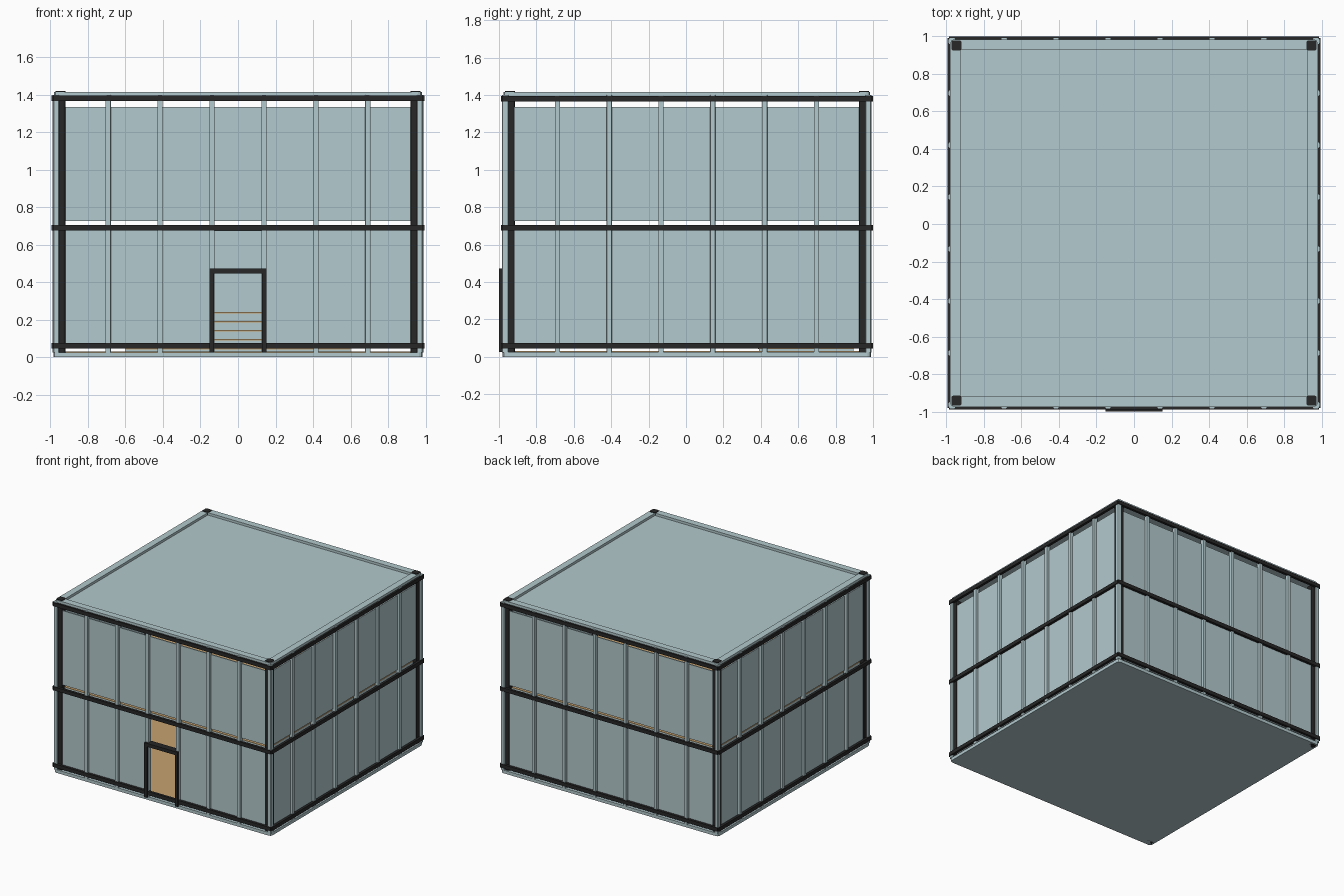
import bpy, bmesh, math
from mathutils import Matrix, Vector

if "Cube" in bpy.data.objects:
    bpy.data.objects.remove(bpy.data.objects["Cube"])

YC = 0.005          # body sits slightly behind centre because the door frame projects
BAY = 0.277


def material(name, rgb):
    m = bpy.data.materials.new(name)
    m.diffuse_color = (*rgb, 1)
    m.use_nodes = True
    m.node_tree.nodes["Principled BSDF"].inputs["Base Color"].default_value = m.diffuse_color
    return m


GLASS = material("pale blue grey", (0.45, 0.585, 0.61))
DARK = material("charcoal", (0.02, 0.02, 0.021))
WOOD = material("light wood", (0.56, 0.36, 0.16))


def build(name, boxes, mat, bevel=0.0, angle=0.0):
    """One object from boxes (x0, x1, y0, y1, z0, z1), turned about the body centre."""
    bm = bmesh.new()
    for x0, x1, y0, y1, z0, z1 in boxes:
        mid = Vector(((x0 + x1) / 2, (y0 + y1) / 2, (z0 + z1) / 2))
        size = Matrix.Diagonal((x1 - x0, y1 - y0, z1 - z0, 1))
        bmesh.ops.create_cube(bm, size=1, matrix=Matrix.Translation(mid) @ size)
    if bevel:
        upright = [e for e in bm.edges
                   if abs(e.verts[0].co.z - e.verts[1].co.z) > 1e-4]
        bmesh.ops.bevel(bm, geom=upright, offset=bevel, segments=2,
                        profile=0.5, affect='EDGES')
    bm.transform(Matrix.Translation((0, YC, 0)) @ Matrix.Rotation(angle, 4, 'Z'))
    me = bpy.data.meshes.new(name)
    bm.to_mesh(me)
    bm.free()
    me.materials.append(mat)
    ob = bpy.data.objects.new(name, me)
    bpy.context.collection.objects.link(ob)
    return ob


def square(h, z0, z1):
    return (-h, h, -h, h, z0, z1)


# Base, middle floor and roof deck
build("base_slab", [square(0.985, 0, 0.026)], GLASS, 0.02)
build("ground_floor", [square(0.94, 0.026, 0.03)], WOOD)
build("middle_slab", [square(0.94, 0.672, 0.694)], GLASS)
build("upper_floor", [square(0.94, 0.694, 0.699)], WOOD)
build("roof_deck", [square(0.975, 1.375, 1.395)], GLASS, 0.02)

# Raised roof rim around the recessed deck
rim = build("roof_rim", [square(0.98, 1.395, 1.415)], GLASS, 0.02)
cutter = build("rim_cutter", [square(0.925, 1.3, 1.5)], GLASS)
cutter.hide_render = True
cutter.hide_viewport = True
mod = rim.modifiers.new("opening", 'BOOLEAN')
mod.operation = 'DIFFERENCE'
mod.solver = 'EXACT'
mod.object = cutter

# Corner columns, running the full height
build("corner_columns",
      [(sx * 0.947 - 0.027, sx * 0.947 + 0.027, sy * 0.947 - 0.027, sy * 0.947 + 0.027, -0.0, 1.42)
       for sx in (-1, 1) for sy in (-1, 1)], DARK, 0.01)

# Four facades: panels, mullions and dark bands
for i, side in enumerate(("front", "right", "back", "left")):
    a = i * math.pi / 2
    panels = []
    for b in range(-3, 4):
        x0, x1 = (b - 0.5) * BAY + 0.008, (b + 0.5) * BAY - 0.008
        if not (side == "front" and b == 0):      # open entrance bay
            panels.append((x0, x1, -0.967, -0.959, 0.045, 0.69))
        panels.append((x0, x1, -0.967, -0.959, 0.725, 1.335))
    build(side + "_panels", panels, GLASS, 0, a)
    build(side + "_mullions",
          [((k - 3.5) * BAY - 0.014, (k - 3.5) * BAY + 0.014, -0.988, -0.955, 0.024, 1.399)
           for k in range(8)], GLASS, 0.004, a)
    build(side + "_bands",
          [(-0.986, 0.986, -0.995, -0.974, z - 0.015, z + 0.015)
           for z in (0.06, 0.69, 1.38)], DARK, 0, a)

# Door frame
f, r = -1.0 - YC, -0.95
build("door_frame", [(-0.152, -0.127, f, r, 0.025, 0.45), (0.127, 0.152, f, r, 0.025, 0.45),
                     (-0.152, 0.152, f, r, 0.445, 0.473)], DARK)

# Stepped platform inside, with wooden treads
risers, treads = [], []
for k in range(5):
    y0, z = 0.38 + 0.1 * k, 0.05 + 0.048 * k
    risers.append((-0.6, 0.6, y0 + 0.005, 0.89, z - 0.048 if k else 0.03, z - 0.009))
    treads.append((-0.6, 0.6, y0, 0.89, z - 0.009, z))
build("platform_risers", risers, GLASS)
build("platform_treads", treads, WOOD)
